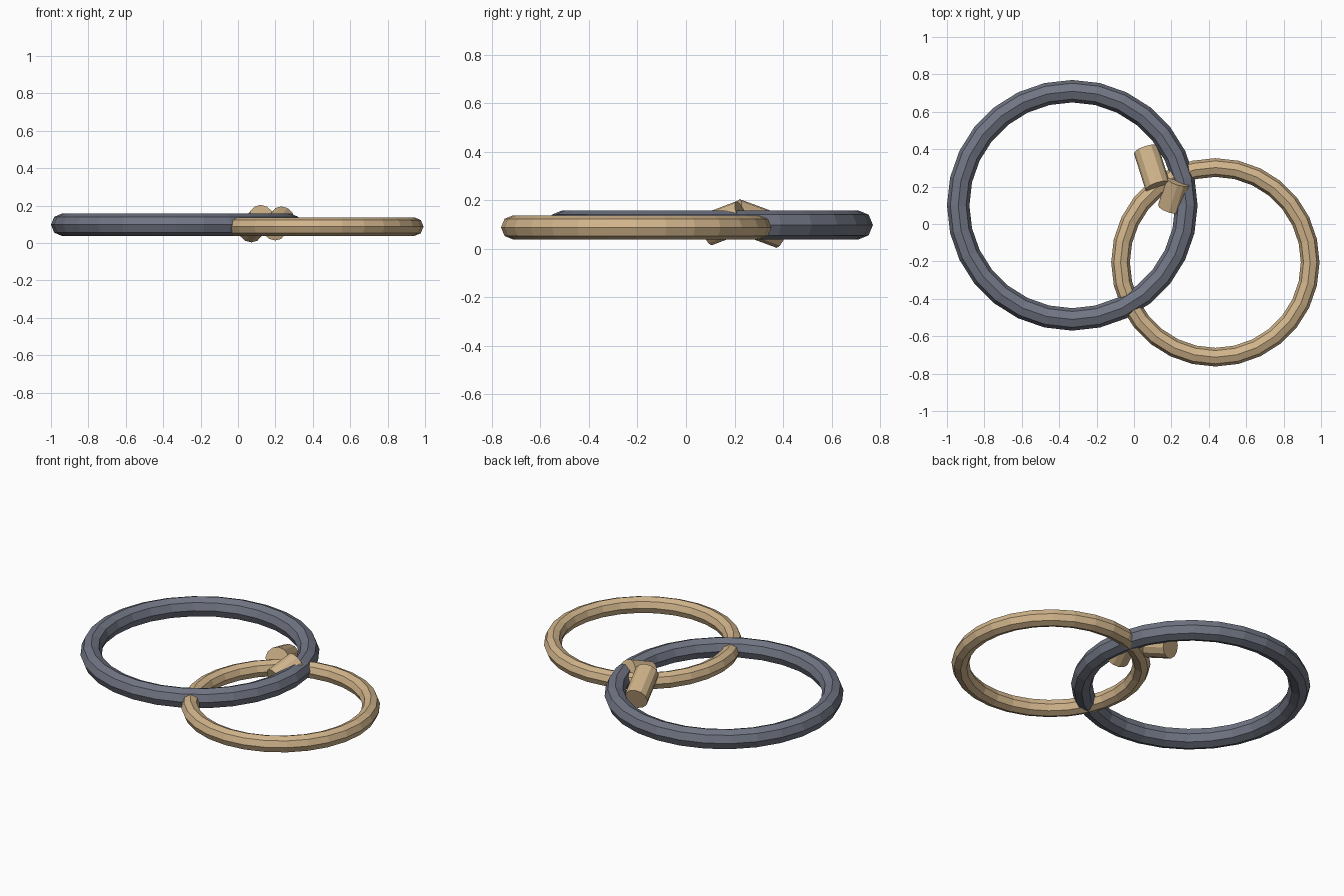
import bpy
from mathutils import Vector

if "Cube" in bpy.data.objects:
    bpy.data.objects.remove(bpy.data.objects["Cube"])


def material(name, rgb):
    m = bpy.data.materials.new(name)
    m.diffuse_color = (*rgb, 1)
    m.use_nodes = True
    m.node_tree.nodes["Principled BSDF"].inputs["Base Color"].default_value = m.diffuse_color
    return m


slate = material("slate_grey", (0.165, 0.18, 0.23))
tan = material("warm_tan", (0.64, 0.46, 0.26))


def finish(name, mat):
    ob = bpy.context.object
    ob.name = name
    ob.data.materials.append(mat)
    bpy.ops.object.shade_flat()


def ring(name, centre, major, minor, mat):
    bpy.ops.mesh.primitive_torus_add(
        location=centre, major_radius=major, minor_radius=minor,
        major_segments=28, minor_segments=8)
    finish(name, mat)


def peg(name, low, high, radius, mat):
    a, b = Vector(low), Vector(high)
    bpy.ops.mesh.primitive_cylinder_add(
        vertices=12, radius=radius, depth=(b - a).length, location=(a + b) / 2,
        rotation=(b - a).to_track_quat('Z', 'Y').to_euler())
    finish(name, mat)


# Two overlapping flat rings
ring("large_ring", (-0.33, 0.10, 0.098), 0.61, 0.06, slate)
ring("small_ring", (0.435, -0.205, 0.088), 0.507, 0.05, tan)

# Two short pegs leaning together at the crossing
peg("long_peg", (0.065, 0.395, 0.068), (0.127, 0.20, 0.14), 0.068, tan)
peg("short_peg", (0.193, 0.083, 0.077), (0.238, 0.23, 0.133), 0.067, tan)
